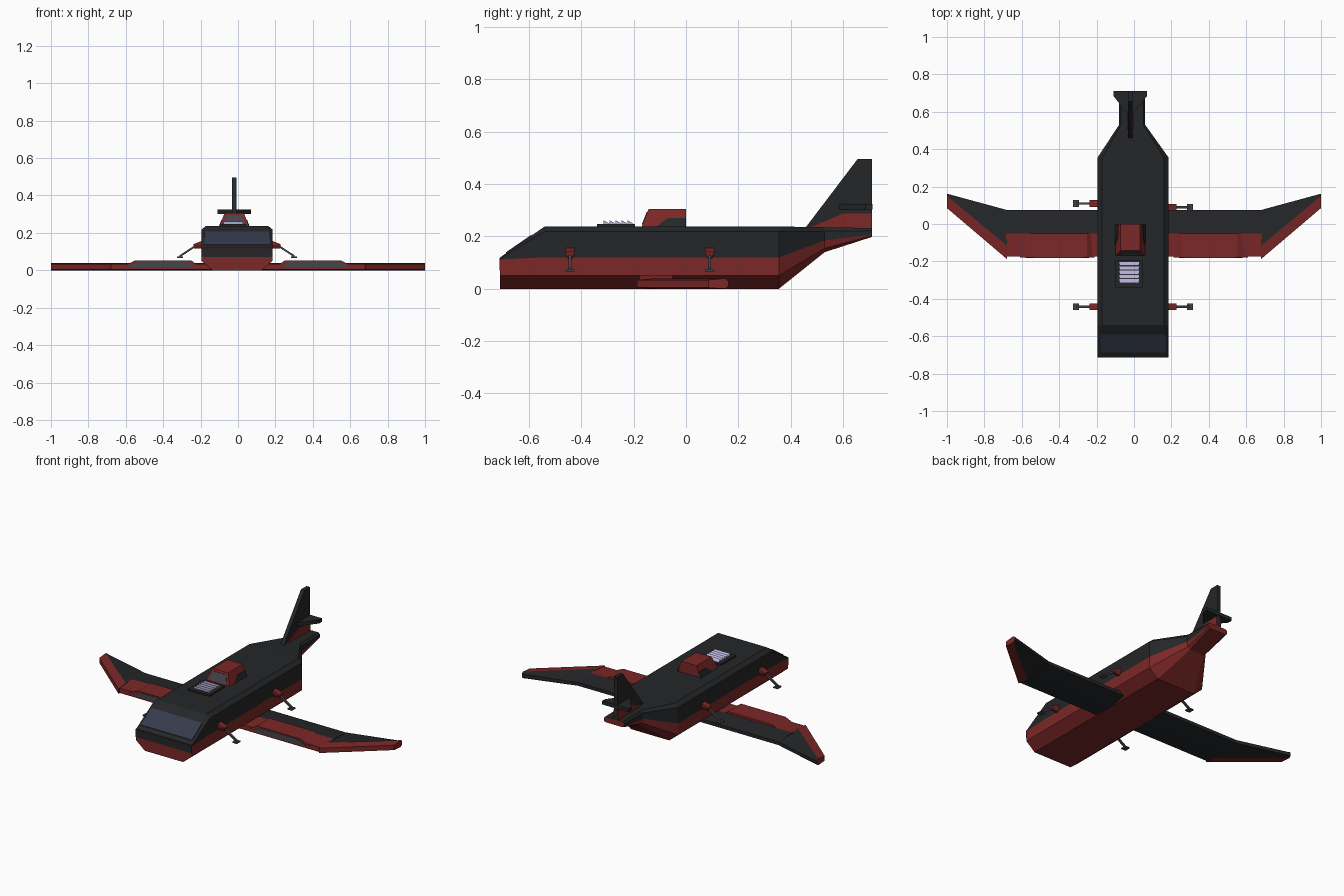
import bpy, bmesh

if "Cube" in bpy.data.objects:
    bpy.data.objects.remove(bpy.data.objects["Cube"])


def material(name, r, g, b):
    m = bpy.data.materials.new(name)
    m.diffuse_color = (r, g, b, 1)
    m.use_nodes = True
    m.node_tree.nodes["Principled BSDF"].inputs["Base Color"].default_value = m.diffuse_color
    return m


DARK = material("dark_hull", 0.018, 0.019, 0.021)
RED = material("red_trim", 0.2, 0.02, 0.02)
GLASS = material("dark_glass", 0.035, 0.042, 0.07)
GREY = material("grey_metal", 0.06, 0.06, 0.07)
PALE = material("pale_slat", 0.45, 0.42, 0.65)


def loft(name, sections, mats, side_mats=None, cap=0):
    """Skin a list of equal-length 3D rings; side_mats gives a material per ring edge."""
    bm = bmesh.new()
    rings = [[bm.verts.new(p) for p in s] for s in sections]
    n = len(rings[0])
    for a, b in zip(rings, rings[1:]):
        for i in range(n):
            j = (i + 1) % n
            f = bm.faces.new((a[i], a[j], b[j], b[i]))
            f.material_index = side_mats[i] if side_mats else 0
    for ring in (rings[0], rings[-1]):
        bm.faces.new(ring).material_index = cap
    bmesh.ops.recalc_face_normals(bm, faces=bm.faces)
    me = bpy.data.meshes.new(name)
    bm.to_mesh(me)
    bm.free()
    for m in mats:
        me.materials.append(m)
    ob = bpy.data.objects.new(name, me)
    bpy.context.collection.objects.link(ob)
    return ob


def box(name, x0, x1, y0, y1, z0, z1, mat):
    ring = lambda z: [(x0, y0, z), (x1, y0, z), (x1, y1, z), (x0, y1, z)]
    return loft(name, [ring(z0), ring(z1)], [mat])


def plate_x(name, x0, x1, outline, mat):
    """Extrude a (y, z) outline along x."""
    return loft(name, [[(x, y, z) for y, z in outline] for x in (x0, x1)], [mat])


# Fuselage: each station is y, centre x, then half-section (half width, z)
def hull_ring(y, cx, half):
    return [(cx + w, y, z) for w, z in half] + [(cx - w, y, z) for w, z in reversed(half)]


MAIN = [(0.13, 0), (0.19, 0.05), (0.19, 0.12), (0.19, 0.218), (0.165, 0.238)]
NOSE = [(0.13, 0), (0.19, 0.05), (0.19, 0.112), (0.19, 0.116), (0.18, 0.12)]
NECK = [(0.05, 0.14), (0.065, 0.155), (0.07, 0.185), (0.07, 0.22), (0.06, 0.235)]
TAIL = [(0.055, 0.198), (0.065, 0.202), (0.07, 0.207), (0.07, 0.222), (0.06, 0.232)]
HULL_MATS = [1, 1, 0, 0, 0, 0, 0, 1, 1, 1]
loft("fuselage", [hull_ring(-0.71, -0.005, NOSE), hull_ring(-0.54, -0.005, MAIN),
                  hull_ring(0.355, -0.005, MAIN), hull_ring(0.53, -0.01, NECK),
                  hull_ring(0.71, -0.01, TAIL)], [DARK, RED], HULL_MATS, cap=1)
box("nose_band", -0.195, 0.185, -0.713, -0.70, 0.07, 0.117, DARK)


# Windscreen lying on the sloped nose
def slope(y, lift):
    return 0.12 + (y + 0.71) * 0.69 + lift


plate_x("windscreen", -0.18, 0.17,
        [(-0.688, slope(-0.688, -0.01)), (-0.688, slope(-0.688, 0.004)),
         (-0.59, slope(-0.59, 0.004)), (-0.59, slope(-0.59, -0.01))], GLASS)


# Wings: ring is leading edge, ridge and trailing edge, top and bottom
def wing_ring(x, lead, ridge, trail):
    return [(x, lead, 0.004), (x, lead, 0.034), (x, ridge, 0.04),
            (x, trail, 0.03), (x, trail, 0.01), (x, ridge, 0.0)]


for s, side in ((1, "right"), (-1, "left")):
    loft(side + "_inner_wing", [wing_ring(s * 0.1, -0.175, -0.05, 0.075),
                                wing_ring(s * 0.685, -0.175, -0.05, 0.075)],
         [DARK, RED], [1, 1, 0, 0, 0, 0])
    loft(side + "_outer_wing", [wing_ring(s * 0.68, -0.187, -0.115, 0.075),
                                wing_ring(s * 1.0, 0.085, 0.15, 0.162)],
         [DARK, RED], [1, 1, 0, 0, 0, 1], cap=1)
    # Raised intake fairing with a grey front panel
    loft(side + "_intake_fairing",
         [[(s * x, y, z) for x, z in ((0.21, 0.025), (0.25, 0.052), (0.55, 0.052), (0.61, 0.025))]
          for y in (-0.178, -0.052)], [RED])
    loft(side + "_intake_panel",
         [[(s * x, y, z) for x, z in ((0.24, 0.016), (0.24, 0.028), (0.28, 0.047),
                                      (0.53, 0.047), (0.58, 0.028), (0.58, 0.016))]
          for y in (-0.181, -0.17)], [GREY])

    # Hinged support legs
    for y, place in ((-0.443, "front"), (0.09 if s > 0 else 0.11, "rear")):
        tag = f"{side}_{place}_leg"
        cx = -0.005
        loft(tag + "_hinge",
             [[(cx + s * x, y + v, z) for v, z in ((-0.018, zb + 0.02), (-0.008, zb), (0.008, zb),
                                                   (0.018, zb + 0.02), (0.018, zt), (-0.018, zt))]
              for x, zb, zt in ((0.18, 0.115, 0.16), (0.233, 0.118, 0.14))], [RED])
        loft(tag + "_strut",
             [[(cx + s * x, y + v, z + w) for v, w in
               ((-0.006, -0.006), (0.006, -0.006), (0.006, 0.006), (-0.006, 0.006))]
              for x, z in ((0.215, 0.135), (0.308, 0.074))], [GREY])
        xs = sorted((cx + s * 0.289, cx + s * 0.32))
        box(tag + "_foot", xs[0], xs[1], y - 0.018, y + 0.018, 0.066, 0.073, GREY)

# Roof vent: frame and sloping slats
box("vent_frame", -0.1, 0.045, -0.34, -0.195, 0.23, 0.248, DARK)
for i in range(5):
    y = -0.315 + i * 0.023
    plate_x(f"vent_slat_{i + 1}", -0.078, 0.027,
            [(y, 0.246), (y + 0.02, 0.246), (y + 0.02, 0.25), (y, 0.262)], PALE)

# Roof scoop with glazed front and dark side panels
SX = -0.02


def scoop_ring(half, y0, y1, z):
    return [(SX - half, y0, z), (SX + half, y0, z), (SX + half, y1, z), (SX - half, y1, z)]


loft("roof_scoop", [scoop_ring(0.082, -0.172, 0, 0.23), scoop_ring(0.052, -0.143, 0, 0.305)], [RED])
loft("scoop_glass", [[(SX + w, y, z) for w, y, z in
                      ((-0.06, -0.169 + d, 0.246), (0.06, -0.169 + d, 0.246),
                       (0.042, -0.15 + d, 0.294), (-0.042, -0.15 + d, 0.294))]
                     for d in (0, 0.01)], [GREY])
for s, side in ((1, "right"), (-1, "left")):
    loft(side + "_scoop_panel", [[(SX + s * (w + d), y, z) for w, y, z in
                                  ((0.08, -0.115, 0.236), (0.0665, -0.07, 0.27),
                                   (0.0665, 0, 0.27), (0.08, 0, 0.236))]
                                 for d in (-0.01, 0.002)], [DARK])

# Tail fin, with red base and swept tailplane
plate_x("tail_fin", SX - 0.012, SX + 0.012,
        [(0.45, 0.225), (0.655, 0.495), (0.71, 0.495), (0.71, 0.225)], DARK)
plate_x("fin_base_trim", SX - 0.016, SX + 0.016,
        [(0.465, 0.23), (0.60, 0.288), (0.71, 0.288), (0.71, 0.23)], RED)
loft("tailplane", [[(SX + w, y, z) for w, y in
                    ((-0.09, 0.685), (-0.012, 0.585), (0.012, 0.585),
                     (0.09, 0.685), (0.09, 0.712), (-0.09, 0.712))]
                   for z in (0.302, 0.324)], [DARK])
